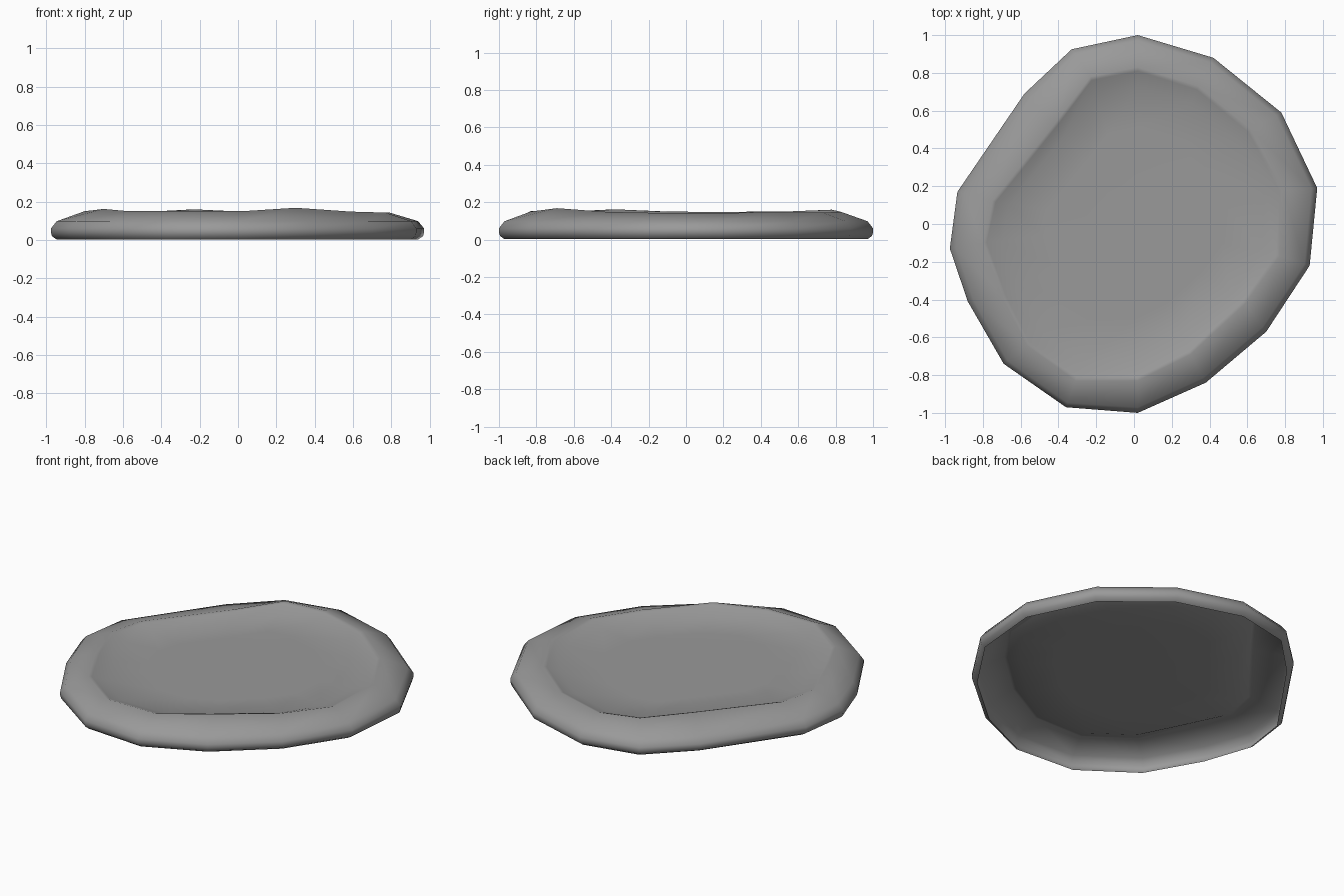
import bpy, bmesh

if "Cube" in bpy.data.objects:
    bpy.data.objects.remove(bpy.data.objects["Cube"])

# Outer outline and inner crest (x, y, crest height), clockwise from the back
outer = [(.02, 1), (.42, .88), (.78, .59), (.97, .19), (.93, -.22), (.70, -.57),
         (.38, -.84), (.02, -1), (-.36, -.97), (-.69, -.74), (-.88, -.41),
         (-.975, -.13), (-.935, .17), (-.58, .69), (-.33, .925)]
crest = [(.02, .83, .148), (.34, .73, .145), (.62, .50, .145), (.79, .18, .143),
         (.77, -.17, .143), (.59, -.42, .148), (.30, -.69, .168), (.02, -.83, .150),
         (-.31, -.83, .152), (-.57, -.64, .150), (-.70, -.38, .162),
         (-.80, -.10, .150), (-.75, .12, .148), (-.42, .53, .150), (-.23, .78, .160)]

# Side: blend from outline toward crest, and height
side = [(.17, .003), (.03, .02), (0, .04), (0, .06), (.17, .098)]
# Dished top: scale of the crest outline and height
dish = [(.975, -.006), (.88, .115), (.6, .112)]

bm = bmesh.new()
rings = []
for t, z in side:
    rings.append([bm.verts.new((o[0] + (c[0] - o[0]) * t, o[1] + (c[1] - o[1]) * t, z))
                  for o, c in zip(outer, crest)])
rings.append([bm.verts.new(c) for c in crest])
for s, z in dish:
    # a negative height is measured down from the crest
    rings.append([bm.verts.new((c[0] * s, c[1] * s, z if z > 0 else c[2] + z))
                  for c in crest])

# Skin the rings; the underside stays open
n = len(outer)
for a, b in zip(rings, rings[1:]):
    for i in range(n):
        j = (i + 1) % n
        bm.faces.new((a[j], a[i], b[i], b[j]))
centre = bm.verts.new((0, 0, .112))
for i in range(n):
    bm.faces.new((rings[-1][(i + 1) % n], rings[-1][i], centre))
for f in bm.faces:
    f.smooth = True

mesh = bpy.data.meshes.new("flat_stone")
bm.to_mesh(mesh)
bm.free()
stone = bpy.data.objects.new("flat_stone", mesh)
bpy.context.collection.objects.link(stone)

# Dark grey stone
mat = bpy.data.materials.new("dark_grey")
mat.diffuse_color = (.32, .32, .32, 1)
mat.use_nodes = True
mat.node_tree.nodes["Principled BSDF"].inputs["Base Color"].default_value = mat.diffuse_color
mesh.materials.append(mat)
